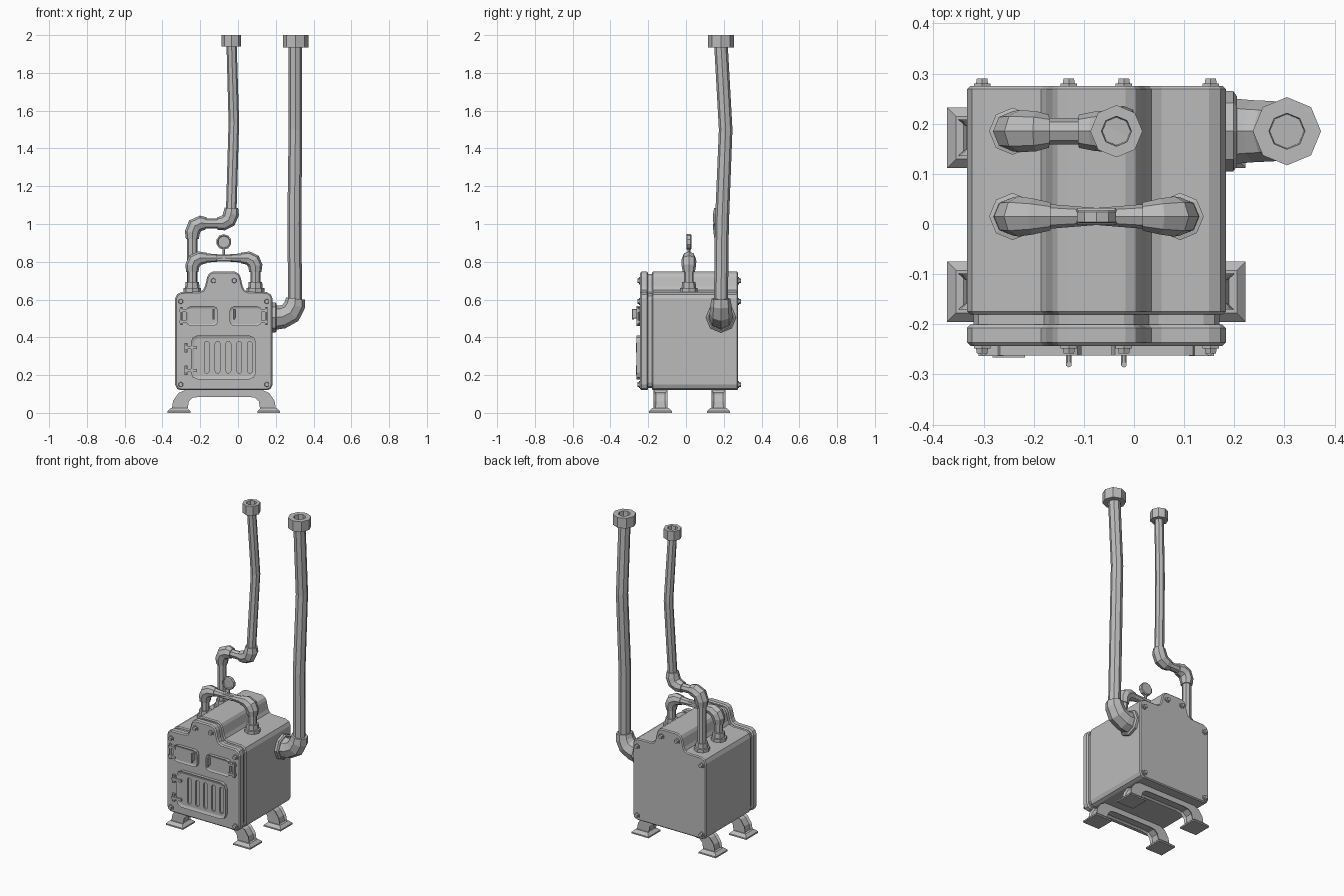
import bpy, bmesh, math
from mathutils import Vector

default = bpy.data.objects.get("Cube")
if default:
    bpy.data.objects.remove(default, do_unlink=True)

GREY = (0.5, 0.5, 0.5, 1.0)
metal = bpy.data.materials.new("grey_metal")
metal.use_nodes = True
metal.diffuse_color = GREY
metal.node_tree.nodes["Principled BSDF"].inputs["Base Color"].default_value = GREY

CX = -0.075            # centre line of the stove body
FRONT, BACK = -0.243, 0.275


def finish(name, bm, bevel=0):
    bmesh.ops.recalc_face_normals(bm, faces=bm.faces)
    mesh = bpy.data.meshes.new(name)
    bm.to_mesh(mesh)
    bm.free()
    mesh.materials.append(metal)
    obj = bpy.data.objects.new(name, mesh)
    bpy.context.collection.objects.link(obj)
    if bevel:
        mod = obj.modifiers.new("bevel", 'BEVEL')
        mod.width = bevel
        mod.segments = 1
        mod.limit_method = 'ANGLE'
        mod.angle_limit = math.radians(50)
    return obj


def add_prism(bm, outline, y0, y1):
    """Extrude an x-z outline from y0 to y1; y0 is the front."""
    a = [bm.verts.new((x, y0, z)) for x, z in outline]
    b = [bm.verts.new((x, y1, z)) for x, z in outline]
    face = bm.faces.new(a)
    bm.faces.new(b[::-1])
    n = len(a)
    for i in range(n):
        bm.faces.new((a[i], b[i], b[(i + 1) % n], a[(i + 1) % n]))
    bmesh.ops.recalc_face_normals(bm, faces=bm.faces)
    return face


def prism(name, outline, y0, y1, bevel=0, inset=None):
    bm = bmesh.new()
    face = add_prism(bm, outline, y0, y1)
    if inset:
        bmesh.ops.inset_region(bm, faces=[face], thickness=inset[0], depth=-inset[1])
    return finish(name, bm, bevel)


def mirrored(half, grow=0):
    """Full outline around the centre line from its right half."""
    return ([(CX + x + grow, z) for x, z in half]
            + [(CX - x - grow, z) for x, z in reversed(half)])


def plate_outline(x0, x1, z0, z1, c):
    return [(x0 + c, z0), (x1 - c, z0), (x1 - c * .3, z0 + c * .3), (x1, z0 + c),
            (x1, z1 - c), (x1 - c * .3, z1 - c * .3), (x1 - c, z1), (x0 + c, z1),
            (x0 + c * .3, z1 - c * .3), (x0, z1 - c), (x0, z0 + c), (x0 + c * .3, z0 + c * .3)]


def tube(name, path, sides=8, axis=None, phase=0):
    """Sweep a polygon along (x, y, z, radius) points; a fixed axis makes a lathe."""
    bm = bmesh.new()
    pts = [Vector(p[:3]) for p in path]
    rings = []
    for i, p in enumerate(pts):
        if axis:
            t = Vector(axis)
        else:
            t = Vector()
            if i > 0:
                t += (p - pts[i - 1]).normalized()
            if i < len(pts) - 1:
                t += (pts[i + 1] - p).normalized()
        t.normalize()
        ref = Vector((0, 0, 1)) if abs(t.y) > 0.9 else Vector((0, 1, 0))
        u = (ref - t * ref.dot(t)).normalized()
        v = t.cross(u)
        angles = [phase + math.tau * k / sides for k in range(sides)]
        rings.append([bm.verts.new(p + (u * math.cos(a) + v * math.sin(a)) * path[i][3])
                      for a in angles])
    for r, s in zip(rings, rings[1:]):
        for k in range(sides):
            bm.faces.new((r[k], r[(k + 1) % sides], s[(k + 1) % sides], s[k]))
    bm.faces.new(rings[0][::-1])
    bm.faces.new(rings[-1])
    return finish(name, bm)


def stack(name, x, y, profile, sides=8, phase=0):
    """Upright lathe from (height, radius) pairs."""
    return tube(name, [(x, y, z, r) for z, r in profile], sides, (0, 0, 1), phase)


def box(name, x, y, z, sx, sy, sz, bevel=0):
    outline = [(x - sx / 2, z - sz / 2), (x + sx / 2, z - sz / 2),
               (x + sx / 2, z + sz / 2), (x - sx / 2, z + sz / 2)]
    return prism(name, outline, y - sy / 2, y + sy / 2, bevel)


# Boiler body, recessed neck and front plate share one humped outline
half = [(.23, .12), (.248, .128), (.258, .15), (.258, .605), (.248, .628), (.225, .64),
        (.13, .642), (.11, .65), (.1, .67), (.088, .72), (.078, .738), (.058, .748)]
outline = mirrored(half)
prism("body", outline, -0.18, BACK, 0.006)
neck = [(CX + (x - CX) * .95, .43 + (z - .43) * .96) for x, z in outline]
prism("neck", neck, -0.205, -0.17)
prism("front_plate", outline, FRONT, -0.2, 0.007)

# Bolts on the front plate and the back
for y, d in ((FRONT, -1), (BACK, 1)):
    for ox, z in ((.228, .59), (.228, .15), (.055, .7)):
        for s in (-1, 1):
            x = CX + s * ox
            tube("bolt", [(x, y + d * o, z, r) for o, r in
                          ((-.01, .019), (.005, .019), (.005, .014), (.015, .012))],
                 6, (0, d, 0))

# Arched leg frames with recessed channels, and feet
arch = [(.13, .085), (.165, .08), (.185, .062), (.193, .015), (.277, .015),
        (.268, .065), (.24, .105), (.205, .121)]
for y in (-0.135, 0.172):
    bm = bmesh.new()
    add_prism(bm, mirrored(arch), y - .036, y + .036)
    sides = [f for f in bm.faces if abs(f.normal.y) < .5
             and .02 < f.calc_center_median().z < .119]
    bmesh.ops.inset_region(bm, faces=sides, thickness=.013, depth=-.01)
    finish("leg_frame", bm)
    for s in (-1, 1):
        stack("foot", CX + s * .2375, y, ((0, .085), (.009, .085), (.026, .06)),
              4, math.pi / 4)

# Upper hatches with hinges and latches
for s in (-1, 1):
    x0, x1 = sorted((CX + s * .03, CX + s * .2))
    prism("hatch", plate_outline(x0, x1, .46, .565, .025), -0.262, -0.235, 0, (.012, .005))
    hx = CX + s * .225
    stack("hatch_hinge", hx, -0.255, ((.465, .008), (.56, .008)), 6)
    for z in (.482, .542):
        box("hinge_arm", hx - s * .015, -0.252, z, .05, .022, .014)
    box("latch", CX + s * .055, -0.268, .525, .011, .034, .05, .003)
    stack("latch_grip", CX + s * .055, -0.28, ((.495, .006), (.55, .006)), 6)

# Fire door with a frame and a row of slots
door = prism("fire_door", plate_outline(-.25, .095, .178, .41, .035),
             -0.262, -0.235, 0, (.017, .006))
bm = bmesh.new()
for i in range(5):
    x = -.165 + i * .057
    add_prism(bm, plate_outline(x - .013, x + .013, .21, .378, .0125), -0.29, -0.246)
cutter = finish("slot_cutter", bm)
cutter.hide_render = True
mod = door.modifiers.new("slots", 'BOOLEAN')
mod.object = cutter
mod.solver = 'EXACT'
bpy.context.view_layer.update()
cut = bpy.data.meshes.new_from_object(door.evaluated_get(bpy.context.evaluated_depsgraph_get()))
door.modifiers.clear()
door.data = cut
bpy.data.objects.remove(cutter, do_unlink=True)
for z in (.225, .345):
    stack("door_hinge", -.275, -0.255, ((z - .025, .009), (z + .025, .009)), 6)
    box("hinge_arm", -.25, -0.258, z, .065, .016, .016)

# Large flue pipe from the side of the body
tube("flue_flange", [(.17, .185, .505, .08), (.198, .185, .505, .08), (.205, .185, .505, .07)])
tube("flue_elbow", [(.19, .185, .505, .066), (.235, .185, .508, .062), (.278, .185, .53, .06),
                    (.3, .185, .57, .056), (.304, .185, .605, .05)])
tube("flue_pipe", [(.303, .185, .58, .037), (.298, .19, 1.0, .037),
                   (.304, .21, 1.5, .036), (.304, .185, 1.95, .036)])
stack("flue_cap", .305, .185, ((1.935, .036), (1.935, .068), (2, .068), (2, .036), (1.945, .034)))

# Thin chimney pipe with a double bend
y = .185
tube("chimney_lower", [(-.242, y, .64, .027), (-.242, y, .94, .027)])
tube("chimney_elbow_low", [(-.242, y, .92, .034), (-.242, y, .955, .04), (-.228, y, .99, .042),
                           (-.195, y, 1.005, .04), (-.17, y, 1.003, .033)])
tube("chimney_link", [(-.18, y, 1.002, .026), (-.1, y, 1.002, .026)])
tube("chimney_elbow_high", [(-.11, y, 1.002, .033), (-.08, y, 1.004, .039), (-.05, y, 1.02, .042),
                            (-.036, y, 1.055, .042), (-.035, y, 1.085, .036)])
tube("chimney_pipe", [(-.036, y, 1.06, .028), (-.022, .208, 1.54, .028), (-.034, y, 1.95, .027)])
stack("chimney_cap", -.035, y, ((1.94, .027), (1.94, .052), (2, .052), (2, .03), (1.95, .028)))

# Steam loop across the top
y = .015
for s in (-1, 1):
    x = CX + s * .167
    stack("loop_upright", x, y, ((.64, .026), (.78, .026)))
    tube("loop_elbow", [(x, y, .745, .032), (x, y, .778, .038), (x - s * .012, y, .805, .04),
                        (x - s * .04, y, .82, .036), (x - s * .075, y, .82, .028)])
tube("loop_bar", [(CX - .1, y, .82, .025), (CX, y, .82, .017), (CX + .1, y, .82, .025)])
box("loop_joint", CX, y, .82, .085, .034, .036, .005)

# Collars where the pipes enter the body
for x, cy in ((-.242, .185), (CX - .167, .015), (CX + .167, .015)):
    stack("collar", x, cy, ((.62, .047), (.66, .047), (.662, .038), (.692, .036)))

# Pressure gauge
stack("gauge_stem", CX, y, ((.83, .008), (.88, .008)), 6)
tube("gauge", [(CX, y + o, .905, r) for o, r in
               ((.013, .036), (.009, .041), (-.011, .041), (-.013, .034), (-.008, .031))],
     10, (0, -1, 0))
